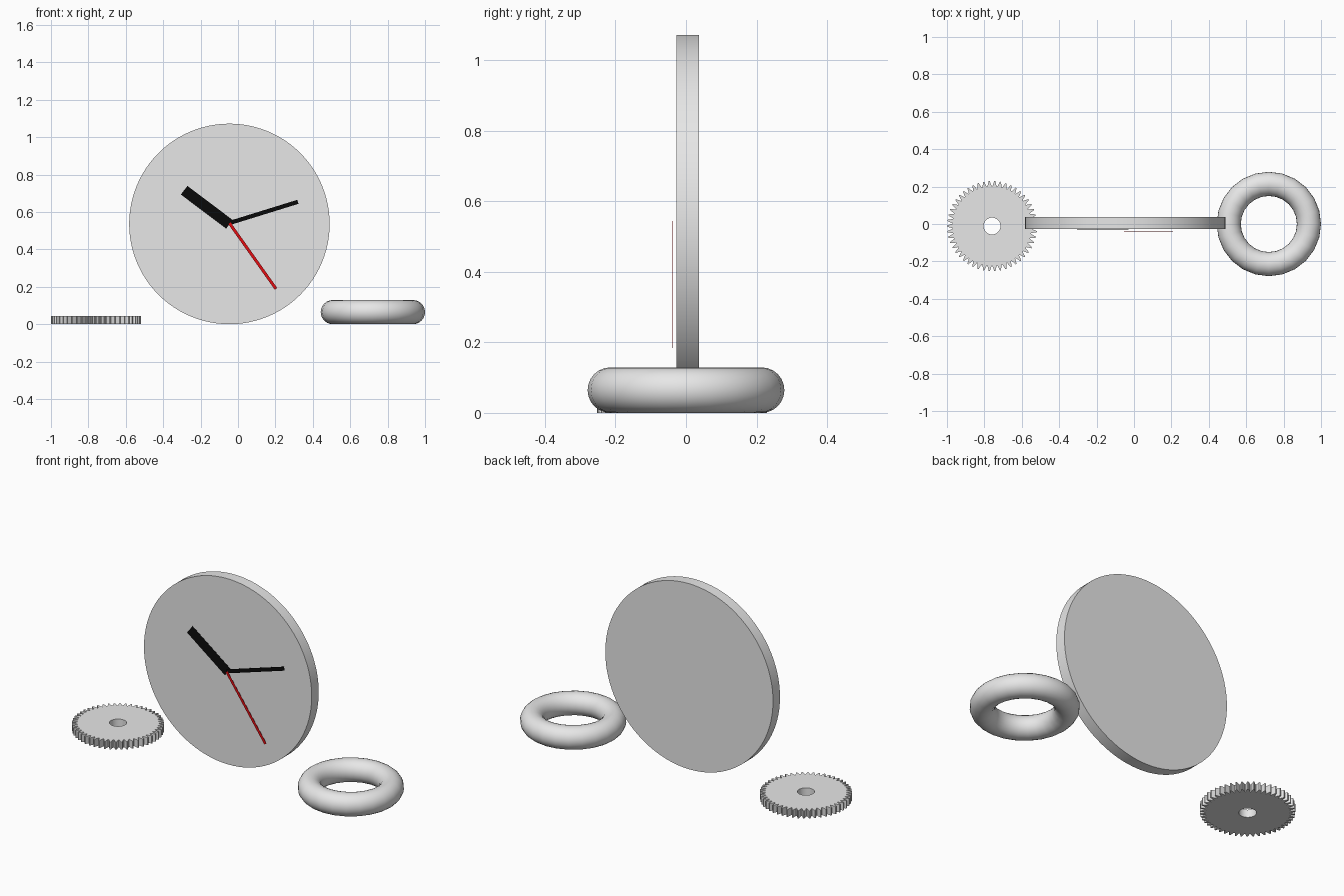
import bpy, bmesh, math
from mathutils import Matrix, Vector

if "Cube" in bpy.data.objects:
    bpy.data.objects.remove(bpy.data.objects["Cube"])


def material(name, rgb):
    m = bpy.data.materials.new(name)
    m.diffuse_color = (*rgb, 1.0)
    m.use_nodes = True
    m.node_tree.nodes["Principled BSDF"].inputs["Base Color"].default_value = m.diffuse_color
    return m


GREY = material("light_grey", (0.8, 0.8, 0.8))
BLACK = material("black", (0.003, 0.003, 0.003))
RED = material("red", (0.75, 0.004, 0.006))


def finish(obj, name, mat, smooth=True):
    obj.name = name
    obj.data.materials.append(mat)
    if smooth:
        bpy.ops.object.select_all(action='DESELECT')
        obj.select_set(True)
        bpy.context.view_layer.objects.active = obj
        bpy.ops.object.shade_smooth_by_angle(angle=math.radians(30))
    return obj


def from_bmesh(bm, name, mat, smooth=True):
    bmesh.ops.recalc_face_normals(bm, faces=bm.faces)
    mesh = bpy.data.meshes.new(name)
    bm.to_mesh(mesh)
    bm.free()
    obj = bpy.data.objects.new(name, mesh)
    bpy.context.collection.objects.link(obj)
    return finish(obj, name, mat, smooth)


# Clock face: upright disc
CX, CZ = -0.046, 0.536
bpy.ops.mesh.primitive_cylinder_add(vertices=96, radius=0.536, depth=0.064,
                                    location=(CX, 0.005, CZ),
                                    rotation=(math.pi / 2, 0, 0))
finish(bpy.context.object, "clock_face", GREY)


# Clock hands: very thin plates running between two points in front of the face
def hand(name, start, end, width, y, mat):
    a, b = Vector((start[0], y, start[1])), Vector((end[0], y, end[1]))
    along = (b - a).normalized()
    across = along.cross(Vector((0, 1, 0)))
    bm = bmesh.new()
    bmesh.ops.create_cube(bm, size=1.0)
    bmesh.ops.scale(bm, vec=((b - a).length, 0.001, width), verts=bm.verts)
    turn = Matrix((along, (0, 1, 0), across)).transposed().to_4x4()
    bmesh.ops.transform(bm, matrix=Matrix.Translation((a + b) / 2) @ turn,
                        verts=bm.verts)
    from_bmesh(bm, name, mat, False)


hand("hour_hand", (-0.046, 0.534), (-0.288, 0.716), 0.058, -0.0285, BLACK)
hand("minute_hand", (-0.048, 0.54), (0.32, 0.654), 0.022, -0.0355, BLACK)
hand("second_hand", (-0.046, 0.54), (0.203, 0.189), 0.016, -0.039, RED)

# Ring lying on the ground
bpy.ops.mesh.primitive_torus_add(major_segments=24, minor_segments=24,
                                 major_radius=0.2145, minor_radius=0.0645,
                                 location=(0.721, 0, 0.0645))
finish(bpy.context.object, "ring", GREY)

# Toothed gear with a round bore
TEETH, ROOT, TIP, BORE, THICK = 50, 0.213, 0.241, 0.045, 0.044
pitch = 2 * math.pi / TEETH
outline = []
for i in range(TEETH):
    for frac, r in ((-0.42, ROOT), (-0.1, TIP), (0.1, TIP), (0.42, ROOT)):
        outline.append(((i + frac) * pitch, r))

bm = bmesh.new()


def loop(radius_of, z):
    return [bm.verts.new((-0.759 + radius_of(r) * math.cos(a),
                          -0.011 + radius_of(r) * math.sin(a), z))
            for a, r in outline]


rings = [loop(lambda r: r, 0), loop(lambda r: r, THICK),
         loop(lambda r: BORE, THICK), loop(lambda r: BORE, 0)]
n = len(outline)
for k in range(4):
    p, q = rings[k], rings[(k + 1) % 4]
    for i in range(n):
        j = (i + 1) % n
        bm.faces.new((p[i], p[j], q[j], q[i]))
from_bmesh(bm, "gear", GREY)
